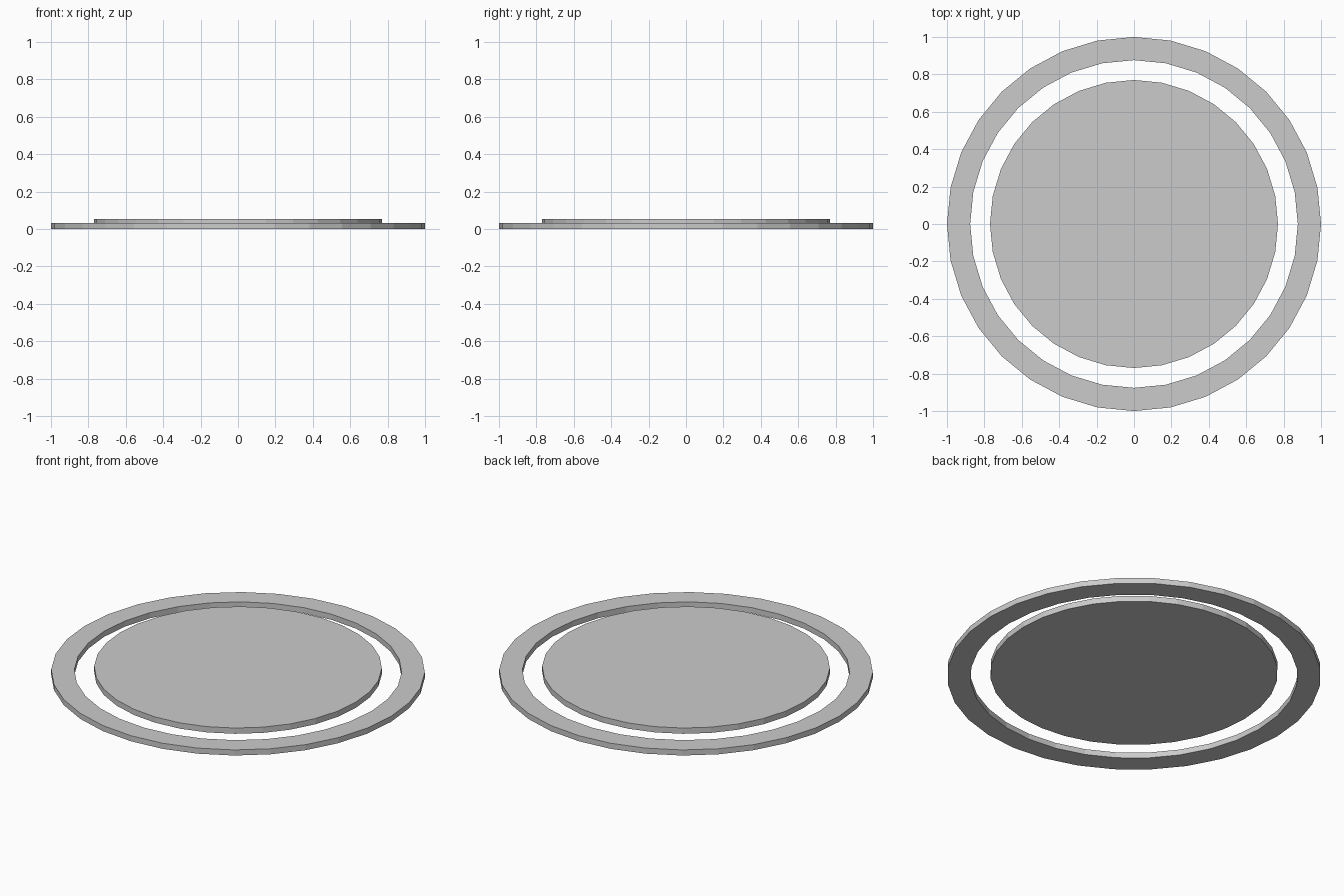
import bpy, bmesh
from math import cos, sin, tau

if "Cube" in bpy.data.objects:
    bpy.data.objects.remove(bpy.data.objects["Cube"])

SIDES = 32


def circle(bm, radius, z):
    return [bm.verts.new((radius * cos(tau * i / SIDES), radius * sin(tau * i / SIDES), z))
            for i in range(SIDES)]


def bridge(bm, a, b):
    for i in range(SIDES):
        j = (i + 1) % SIDES
        bm.faces.new((a[i], a[j], b[j], b[i]))


def finish(bm, name):
    bmesh.ops.recalc_face_normals(bm, faces=bm.faces)
    mesh = bpy.data.meshes.new(name)
    bm.to_mesh(mesh)
    bm.free()
    bpy.context.collection.objects.link(bpy.data.objects.new(name, mesh))


# Outer flat ring: closed rectangular section swept around z
bm = bmesh.new()
section = [(1.0, 0.0), (1.0, 0.033), (0.876, 0.033), (0.876, 0.0)]
loops = [circle(bm, r, z) for r, z in section]
for k in range(4):
    bridge(bm, loops[k], loops[(k + 1) % 4])
finish(bm, "outer_ring")

# Inner disc, raised slightly above the ring
bm = bmesh.new()
bottom, top = circle(bm, 0.77, 0.021), circle(bm, 0.77, 0.055)
bridge(bm, bottom, top)
bm.faces.new(bottom)
bm.faces.new(top)
finish(bm, "inner_disc")
